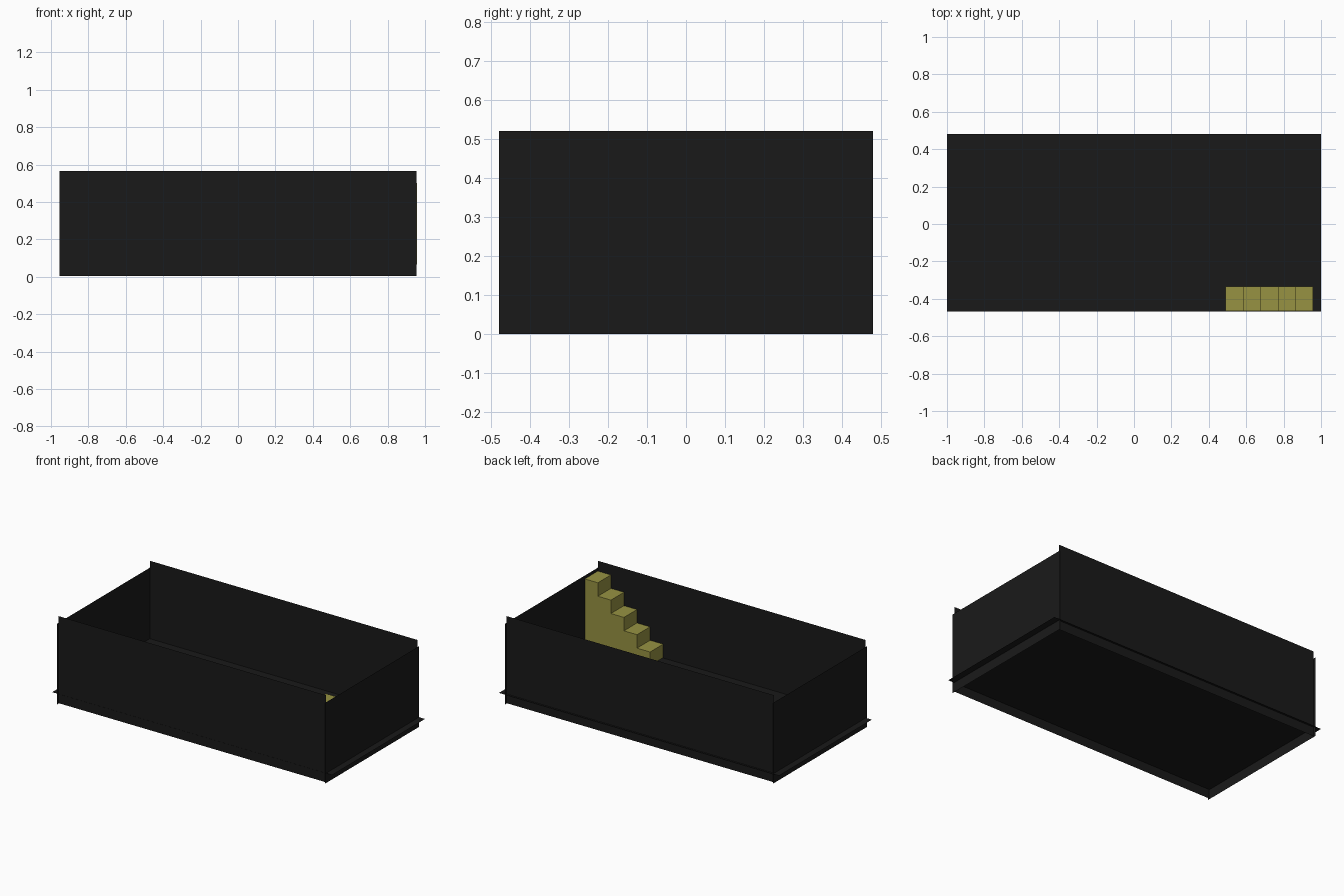
import bpy, bmesh
from mathutils import Vector

if "Cube" in bpy.data.objects:
    bpy.data.objects.remove(bpy.data.objects["Cube"])


def material(name, rgb):
    m = bpy.data.materials.new(name)
    m.diffuse_color = (*rgb, 1)
    m.use_nodes = True
    m.node_tree.nodes["Principled BSDF"].inputs["Base Color"].default_value = m.diffuse_color
    return m


black = material("black", (0.01, 0.01, 0.01))
olive = material("olive", (0.31, 0.29, 0.055))


def finish(name, bm, mat):
    me = bpy.data.meshes.new(name)
    bm.to_mesh(me)
    bm.free()
    me.materials.append(mat)
    ob = bpy.data.objects.new(name, me)
    bpy.context.collection.objects.link(ob)
    return ob


# A single flat rectangle: corner plus two edge vectors
def panel(name, corner, u, v):
    c, u, v = Vector(corner), Vector(u), Vector(v)
    bm = bmesh.new()
    bm.faces.new([bm.verts.new(p) for p in (c, c + u, c + u + v, c + v)])
    return finish(name, bm, black)


# Floor panel, wider than the walls and raised above the bottom edge
panel("floor", (-1, -0.468, 0.063), (2, 0, 0), (0, 0.948, 0))

# Long walls, slightly taller, outward facing
panel("front_wall", (-0.955, -0.467, 0.004), (1.91, 0, 0), (0, 0, 0.562))
panel("back_wall", (0.955, 0.467, 0.004), (-1.91, 0, 0), (0, 0, 0.562))

# Short end walls, running just past the long walls
for name, s in (("right_wall", 1), ("left_wall", -1)):
    panel(name, (s * 0.957, -s * 0.48, 0), (0, s * 0.96, 0), (0, 0, 0.521))

# Corner stairs: stepped side profile pushed along y
x0, x1, z0, z1, n = 0.49, 0.956, 0.066, 0.5, 5
run, rise = (x1 - x0) / n, (z1 - z0) / n
profile = [(x1, z0), (x1, z1)]
for i in reversed(range(n)):
    profile.append((x0 + i * run, z0 + (i + 1) * rise))
    profile.append((x0 + i * run, z0 + i * rise))
bm = bmesh.new()
side = bm.faces.new([bm.verts.new((x, -0.466, z)) for x, z in profile])
ext = bmesh.ops.extrude_face_region(bm, geom=[side], use_keep_orig=True)
moved = [g for g in ext["geom"] if isinstance(g, bmesh.types.BMVert)]
bmesh.ops.translate(bm, verts=moved, vec=(0, 0.133, 0))
bmesh.ops.recalc_face_normals(bm, faces=bm.faces)
finish("stairs", bm, olive)
